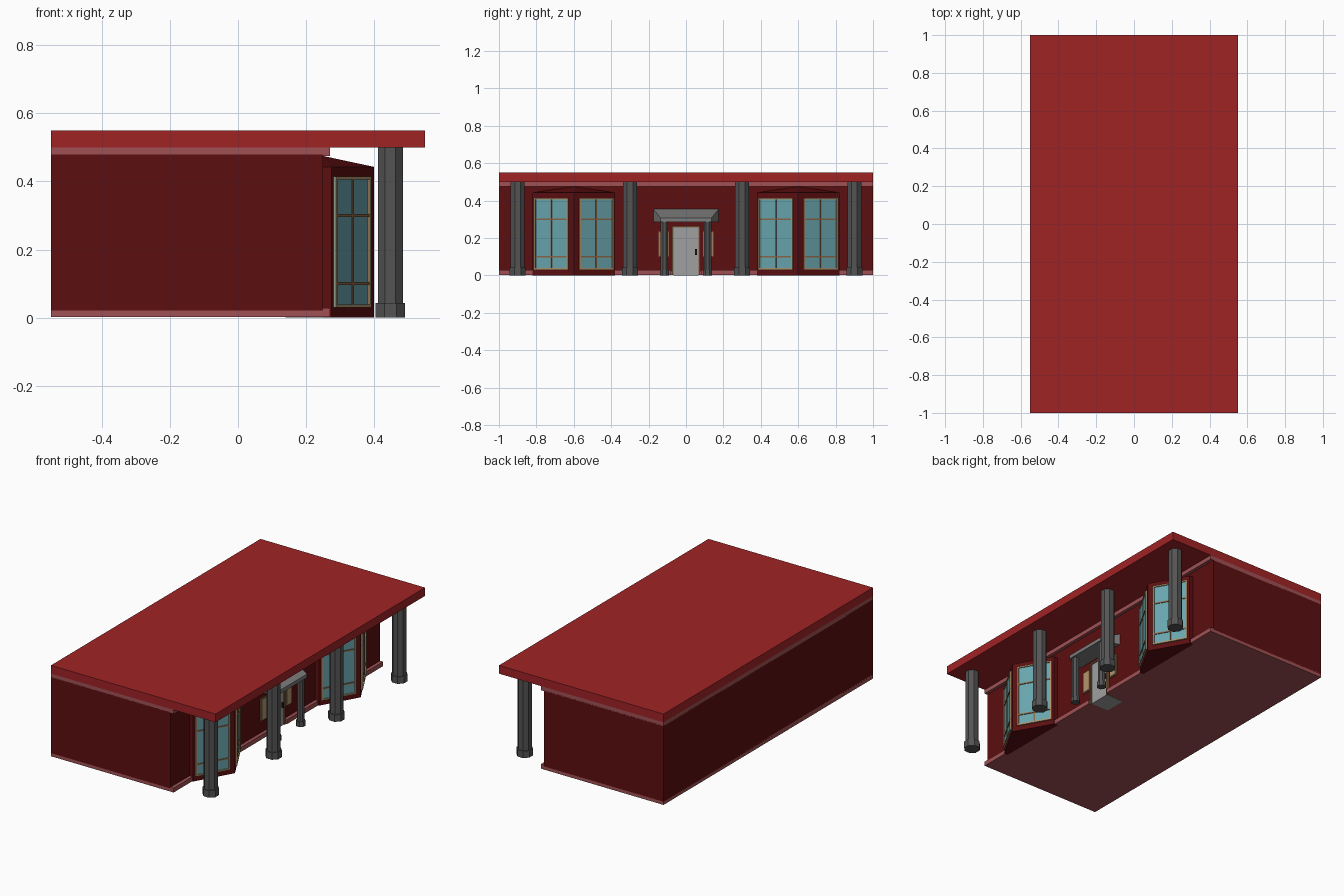
import bpy, bmesh, math
from mathutils import Matrix, Vector

cube = bpy.data.objects.get("Cube")
if cube:
    bpy.data.objects.remove(cube, do_unlink=True)


def material(name, r, g, b):
    """Flat colour from display values 0-255."""
    lin = [((c / 255 + 0.055) / 1.055) ** 2.4 for c in (r, g, b)] + [1]
    m = bpy.data.materials.new(name)
    m.use_nodes = True
    m.diffuse_color = lin
    m.node_tree.nodes["Principled BSDF"].inputs["Base Color"].default_value = lin
    return m


ROOF = material("roof_red", 160, 35, 37)
WALL = material("wall_dark_red", 92, 14, 16)
TRIM = material("trim_dusty_pink", 160, 81, 85)
STONE = material("column_dark_grey", 84, 84, 84)
CANOPY = material("canopy_grey", 125, 125, 125)
DOOR = material("door_light_grey", 160, 160, 160)
GLASS = material("glass_teal", 106, 166, 175)
FRAME = material("frame_tan", 178, 150, 110)
BAR = material("bar_brown", 142, 104, 72)
HANDLE = material("handle_dark", 35, 32, 30)


def finish(name, bm, mat):
    bmesh.ops.recalc_face_normals(bm, faces=bm.faces)
    mesh = bpy.data.meshes.new(name)
    bm.to_mesh(mesh)
    bm.free()
    mesh.materials.append(mat)
    ob = bpy.data.objects.new(name, mesh)
    bpy.context.collection.objects.link(ob)
    return ob


def hull(name, points, mat):
    """Convex solid around a few corner points."""
    bm = bmesh.new()
    for p in points:
        bm.verts.new(p)
    bmesh.ops.convex_hull(bm, input=bm.verts)
    bmesh.ops.dissolve_limit(bm, angle_limit=0.01, verts=bm.verts, edges=bm.edges)
    return finish(name, bm, mat)


def box(name, lo, hi, mat, frame=Matrix()):
    return hull(name, [frame @ Vector((x, y, z)) for x in (lo[0], hi[0])
                       for y in (lo[1], hi[1]) for z in (lo[2], hi[2])], mat)


def column(name, x, y, radius, height, base_radius, base_height):
    """Octagonal shaft on a wider octagonal foot, flats facing the axes."""
    for part, r, z0, z1 in (("shaft", radius, 0, height),
                            ("foot", base_radius, 0, base_height)):
        bm = bmesh.new()
        rad = r / math.cos(math.pi / 8)
        place = Matrix.Translation((x, y, (z0 + z1) / 2)) @ Matrix.Rotation(math.pi / 8, 4, "Z")
        bmesh.ops.create_cone(bm, cap_ends=True, segments=8, radius1=rad,
                              radius2=rad, depth=z1 - z0, matrix=place)
        finish(f"{name}_{part}", bm, STONE)


def window(name, place, u0, u1, z0, z1, rail_heights, edge):
    """Framed pane with bars: local x along the face, y outward."""
    box(name + "_glass", (u0, 0, z0), (u1, 0.003, z1), GLASS, place)
    for u in (u0, u1 - edge):
        box(name + "_stile", (u, 0, z0), (u + edge, 0.009, z1), FRAME, place)
    for z in (z0, z1 - edge):
        box(name + "_rail", (u0, 0, z), (u1, 0.009, z + edge), FRAME, place)
    mid = (u0 + u1) / 2
    box(name + "_mullion", (mid - 0.004, 0, z0), (mid + 0.004, 0.007, z1), BAR, place)
    for z in rail_heights:
        box(name + "_bar", (u0, 0, z - 0.004), (u1, 0.007, z + 0.004), BAR, place)


# Main shell and roof
box("walls", (-0.55, -1, 0.02), (0.25, 1, 0.48), WALL)
box("roof_slab", (-0.55, -1, 0.5), (0.55, 1, 0.55), ROOF)
box("top_trim", (-0.55, -1, 0.475), (0.27, 1, 0.5), TRIM)
box("floor_slab", (-0.55, -1, 0.001), (0.25, 1, 0.028), TRIM)
for s in (-1, 1):
    # Skirting between the door and bays, and beyond the bays
    for a, b in ((0.08, 0.39), (0.81, 1)):
        box("base_trim", (0.24, s * a, 0.001), (0.27, s * b, 0.028), TRIM)

# Porch columns
for y in (-0.9, -0.3, 0.3, 0.9):
    column("porch_column", 0.448, y, 0.037, 0.5, 0.043, 0.042)

# Pointed bay windows
for yc in (-0.6, 0.6):
    plan = [(0.25, yc - 0.22), (0.275, yc - 0.22), (0.4, yc),
            (0.275, yc + 0.22), (0.25, yc + 0.22)]
    hull("bay_wall", [(x, y, z) for x, y in plan for z in (0, 0.443)], WALL)
    hull("bay_roof", [(x, y, 0.443) for x, y in plan] + [(0.25, yc, 0.475)], WALL)
    for s in (-1, 1):
        start = Vector((0.275, yc + s * 0.22, 0))
        u = (Vector((0.4, yc, 0)) - start).normalized()
        n = Vector((abs(u.y), s * u.x, 0))
        place = Matrix.Translation(start) @ Matrix((u, n, (0, 0, 1))).transposed().to_4x4()
        window("bay_window", place, 0.012, 0.222, 0.03, 0.415, (0.1, 0.3), 0.009)

# Entrance door
box("door", (0.14, -0.066, 0), (0.258, 0.066, 0.255), DOOR)
for s in (-1, 1):
    box("door_jamb", (0.24, s * 0.066, 0.001), (0.264, s * 0.075, 0.264), BAR)
box("door_head", (0.24, -0.075, 0.255), (0.264, 0.075, 0.264), BAR)
box("door_handle", (0.255, 0.048, 0.11), (0.268, 0.058, 0.142), HANDLE)

# Narrow side lights beside the door
for s in (-1, 1):
    box("side_light_frame", (0.245, s * 0.09, 0.1), (0.256, s * 0.148, 0.235), BAR)
    box("side_light_pane", (0.25, s * 0.096, 0.106), (0.259, s * 0.142, 0.229), FRAME)

# Entrance canopy, tapering away from the wall, on two small columns
hull("canopy", [(x, s * w, z) for s in (-1, 1)
                for x, w, top in ((0.25, 0.175, 0.355), (0.365, 0.137, 0.308))
                for z in (0.286, top)], CANOPY)
for y in (-0.115, 0.115):
    column("canopy_column", 0.338, y, 0.02, 0.287, 0.025, 0.03)
